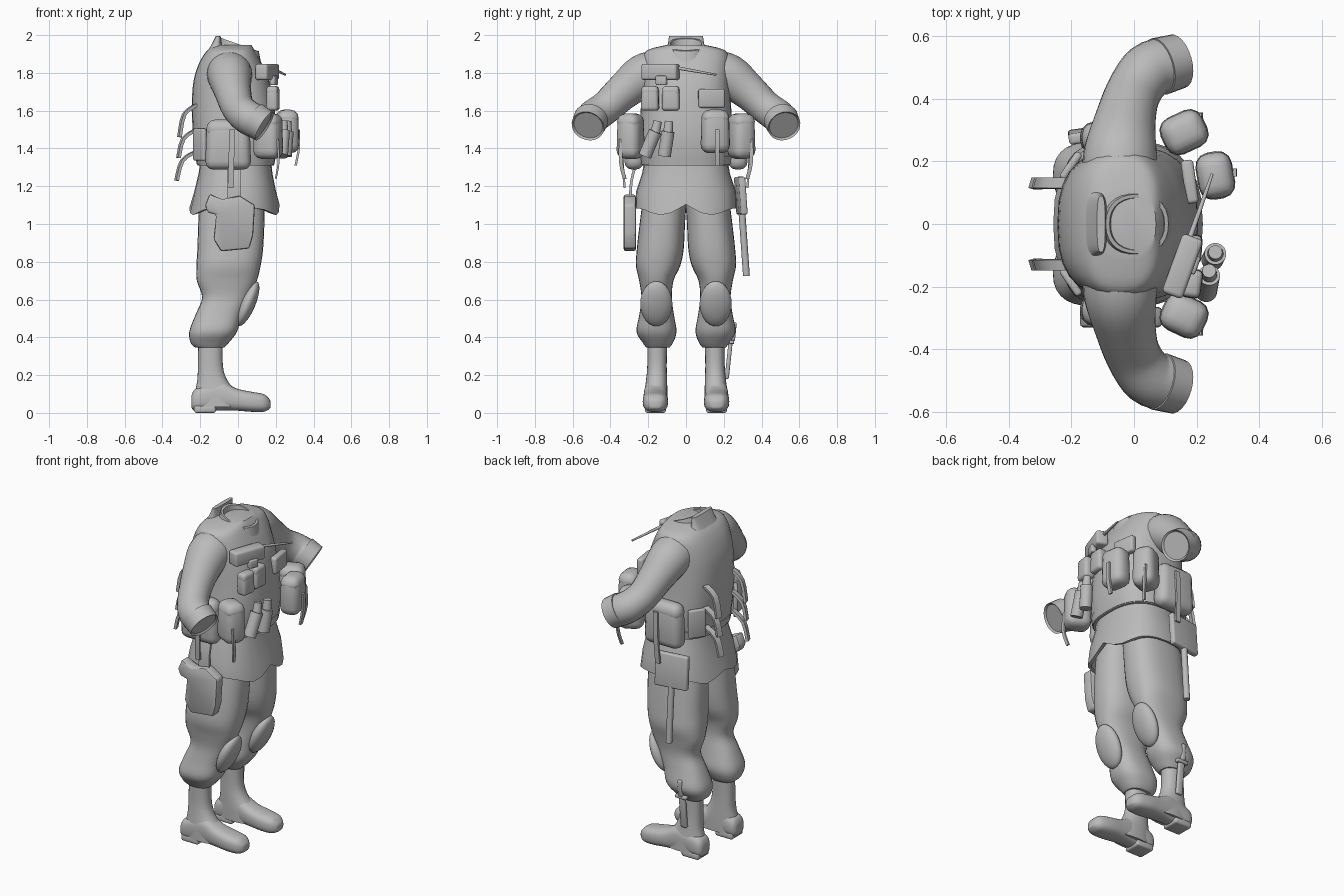
import bpy, bmesh, math
from mathutils import Vector, Matrix, Euler

if "Cube" in bpy.data.objects:
    bpy.data.objects.remove(bpy.data.objects["Cube"])

grey = bpy.data.materials.new("plain_grey")
grey.diffuse_color = (0.5, 0.5, 0.5, 1)
grey.use_nodes = True
grey.node_tree.nodes["Principled BSDF"].inputs["Base Color"].default_value = grey.diffuse_color


def finish(name, bm, angle=40):
    bmesh.ops.recalc_face_normals(bm, faces=bm.faces[:])
    me = bpy.data.meshes.new(name)
    bm.to_mesh(me)
    bm.free()
    me.materials.append(grey)
    for p in me.polygons:
        p.use_smooth = True
    me.set_sharp_from_angle(angle=math.radians(angle))
    ob = bpy.data.objects.new(name, me)
    bpy.context.collection.objects.link(ob)
    return ob


def skin(name, loops, angle=40):
    """Bridge closed loops of points and cap both ends."""
    bm = bmesh.new()
    rows = [[bm.verts.new(p) for p in l] for l in loops]
    n = len(rows[0])
    for a, b in zip(rows, rows[1:]):
        for i in range(n):
            bm.faces.new((a[i], a[(i + 1) % n], b[(i + 1) % n], b[i]))
    bm.faces.new(rows[0])
    bm.faces.new(rows[-1])
    return finish(name, bm, angle)


def spline(rows, steps=4):
    """Smooth interpolation through rows of numbers."""
    out = []
    for i in range(len(rows) - 1):
        a, b = rows[max(i - 1, 0)], rows[i]
        c, d = rows[i + 1], rows[min(i + 2, len(rows) - 1)]
        for k in range(steps):
            t = k / steps
            out.append([q + 0.5 * t * (r - p + t * (2 * p - 5 * q + 4 * r - s + t * (3 * (q - r) + s - p)))
                        for p, q, r, s in zip(a, b, c, d)])
    return out + [list(rows[-1])]


def oval(u0, u1, v0, v1, power=2.3, n=28):
    pts = []
    for i in range(n):
        c, s = math.cos(math.tau * i / n), math.sin(math.tau * i / n)
        pts.append(((u0 + u1) / 2 + (u1 - u0) / 2 * math.copysign(abs(c) ** (2 / power), c),
                    (v0 + v1) / 2 + (v1 - v0) / 2 * math.copysign(abs(s) ** (2 / power), s)))
    return pts


def stack(name, rows, side=1, power=2.3, steps=4):
    """Horizontal oval sections: z, x0, x1, y0, y1."""
    return skin(name, [[(x, y * side, r[0]) for x, y in oval(*r[1:], power)] for r in spline(rows, steps)])


def tube(name, rows, side=1, n=24):
    """Round limb along a path: x, y, z, radius."""
    rows = spline(rows)
    loops = []
    for i, r in enumerate(rows):
        d = Vector(rows[min(i + 1, len(rows) - 1)][:3]) - Vector(rows[max(i - 1, 0)][:3])
        q = d.to_track_quat('Z', 'Y')
        ring = [Vector(r[:3]) + q @ Vector((r[3] * math.cos(math.tau * k / n), r[3] * math.sin(math.tau * k / n), 0))
                for k in range(n)]
        loops.append([(p.x, p.y * side, p.z) for p in ring])
    return skin(name, loops)


def rod(name, a, b, r0, r1, cup=0, n=20):
    a, b = Vector(a), Vector(b)
    bm = bmesh.new()
    m = Matrix.Translation((a + b) / 2) @ (b - a).to_track_quat('Z', 'Y').to_matrix().to_4x4()
    bmesh.ops.create_cone(bm, cap_ends=True, segments=n, radius1=r0, radius2=r1, depth=(b - a).length, matrix=m)
    if cup:  # recessed open end
        d = (b - a).normalized()
        bm.normal_update()
        end = max((f for f in bm.faces if len(f.verts) > 4), key=lambda f: f.calc_center_median().dot(d))
        bmesh.ops.inset_region(bm, faces=[end], thickness=cup)
        bmesh.ops.translate(bm, verts=end.verts[:], vec=-d * cup)
    return finish(name, bm)


def box(name, loc, size, bevel=0.02, rot=(0, 0, 0), taper=1.0):
    bm = bmesh.new()
    bmesh.ops.create_cube(bm, size=1)
    for v in bm.verts:
        k = taper if v.co.z > 0 else 1
        v.co = Vector((v.co.x * size[0] * k, v.co.y * size[1] * k, v.co.z * size[2]))
    bmesh.ops.bevel(bm, geom=bm.edges[:], offset=bevel, segments=3, profile=0.5, affect='EDGES', clamp_overlap=True)
    bm.transform(Matrix.Translation(loc) @ Euler([math.radians(a) for a in rot]).to_matrix().to_4x4())
    return finish(name, bm)


def pouch(name, loc, size, rot=(0, 0, 0), bevel=0.045):
    box(name, loc, size, bevel, rot, 0.92)
    lid = Vector(loc) + Vector((0, 0, size[2] * 0.32))
    box(name + "_flap", lid, (size[0] * .97, size[1] * .97, size[2] * 0.36), bevel * 0.9, rot, 0.93)


def ribbon(name, pts, width, thick=0.012, across=(0, 1, 0)):
    w = Vector(across).normalized()
    pts = [Vector(p) for p in spline(pts, 3)]
    loops = []
    for i, p in enumerate(pts):
        d = pts[min(i + 1, len(pts) - 1)] - pts[max(i - 1, 0)]
        n = d.cross(w).normalized() * thick / 2
        h = w * width / 2
        loops.append([p + h + n, p - h + n, p - h - n, p + h - n])
    return skin(name, loops, 50)


def prism(name, pts, y0, y1, bevel=0.012):
    bm = bmesh.new()
    f = bm.faces.new([bm.verts.new((x, y0, z)) for x, z in pts])
    new = bmesh.ops.extrude_face_region(bm, geom=[f])["geom"]
    bmesh.ops.translate(bm, verts=[v for v in new if isinstance(v, bmesh.types.BMVert)], vec=(0, y1 - y0, 0))
    bmesh.ops.bevel(bm, geom=bm.edges[:], offset=bevel, segments=2, profile=0.5, affect='EDGES', clamp_overlap=True)
    return finish(name, bm)


# Torso with vest, belt and flared jacket skirt
stack("vest", [(1.31, -.215, .19, -.232, .232), (1.45, -.235, .205, -.248, .248), (1.6, -.245, .195, -.24, .24),
               (1.74, -.238, .17, -.235, .235), (1.83, -.215, .135, -.234, .234), (1.89, -.185, .105, -.228, .228),
               (1.925, -.155, .085, -.195, .195), (1.948, -.12, .07, -.1, .1)], power=2.6)
stack("belt", [(1.315, -.218, .193, -.238, .238), (1.36, -.226, .2, -.245, .245)], power=2.6, steps=1)
skirt = stack("jacket_skirt", [(1.34, -.2, .175, -.22, .22), (1.27, -.208, .182, -.232, .232),
                               (1.17, -.232, .202, -.265, .265), (1.065, -.258, .22, -.268, .268),
                               (1.07, -.24, .2, -.25, .25), (1.16, -.21, .16, -.235, .235)],
              power=2.5, steps=1)
for v in skirt.data.vertices:  # wavy hem, raised at the front opening
    if v.co.z < 1.1:
        v.co.z += 0.018 * math.cos(v.co.y * 24) + (0.02 if v.co.x > 0.15 and abs(v.co.y) < 0.02 else 0)

# Sloping collar, open at the top, rising to a high back
collar = [(1.88, .115), (1.95, .1), (1.95, .088), (1.90, .082)]
skin("collar", [[(x, y, z - 0.35 * (x - .01)) for x, y in oval(.01 - r, .01 + r, -r * .95, r * .95)]
                for z, r in collar])
stack("collar_back", [(1.8, -.212, -.06, -.17, .17), (1.88, -.178, -.08, -.13, .13), (1.94, -.146, -.085, -.1, .1),
                      (1.995, -.118, -.092, -.09, .09)], power=3)

for s, tag in ((1, "left"), (-1, "right")):
    # Arms
    tube(tag + "_sleeve", [(-.045, .15, 1.80, .12), (-.043, .23, 1.78, .117), (-.028, .33, 1.703, .098),
                           (-.002, .42, 1.62, .088), (.045, .488, 1.57, .09), (.1, .508, 1.54, .09)], s)
    rod(tag + "_cuff", (.08, .503 * s, 1.555), (.14, .52 * s, 1.518), .093, .088, .01, 24)
    # Trousers, knee pads and boots
    stack(tag + "_trouser_leg", [(1.2, -.2, .14, -.01, .22), (1.02, -.21, .14, .004, .243), (.87, -.215, .133, .012, .26),
                                 (.78, -.22, .12, .03, .265), (.7, -.218, .1, .066, .248), (.61, -.19, .06, .075, .236),
                                 (.52, -.225, .02, .064, .247), (.43, -.258, -.005, .05, .262),
                                 (.37, -.25, -.05, .07, .228), (.345, -.225, -.075, .088, .21)], s, 2.5)
    bm = bmesh.new()
    bmesh.ops.create_uvsphere(bm, u_segments=24, v_segments=14, radius=1)
    bm.transform(Matrix.Translation((.05, .157 * s, .578)) @ Matrix.Rotation(math.radians(23), 4, 'Y')
                 @ Matrix.Diagonal((.042, .085, .128, 1)))
    finish(tag + "_knee_pad", bm)
    stack(tag + "_boot_shaft", [(.4, -.21, -.08, .1, .205), (.25, -.212, -.08, .102, .205),
                                (.17, -.216, -.055, .1, .212), (.1, -.23, .0, .098, .221),
                                (.03, -.238, .02, .098, .223)], s)
    foot = [(-.247, .03, .09, .035), (-.22, .008, .13, .056), (-.1, .012, .17, .06), (-.01, .012, .13, .064),
            (.07, .006, .112, .067), (.135, .006, .1, .058), (.165, .02, .075, .036), (.172, .03, .06, .015)]
    skin(tag + "_boot_foot", [[(r[0], s * .162 + y, z) for y, z in oval(-r[3], r[3], r[1], r[2], 2.7)]
                              for r in spline(foot)])
    box(tag + "_boot_heel", (-.175, s * .162, .02), (.115, .11, .04), .012)
    # Pouches carried on both sides
    pouch(tag + "_side_pouch", (-.052, s * .275, 1.42), (.245, .105, .265))
    ribbon(tag + "_side_strap", [(-.03, s * .333, 1.5), (-.035, s * .336, 1.35), (-.04, s * .325, 1.19)],
           .03, .012, (1, 0, 0))
    pouch(tag + "_hip_pouch", (.16, s * .293, 1.465), (.15, .13, .24), (0, 0, 25 * s))
    ribbon(tag + "_hip_strap", [(.21, s * .345, 1.45), (.215, s * .345, 1.33), (.2, s * .325, 1.24)], .02, .01)
    box(tag + "_rear_panel", (-.202, s * .186, 1.42), (.025, .1, .17), .01, (0, 0, -35 * s))
    # Curved loose straps down the back
    for i, pts in enumerate(([(-.22, 1.63), (-.285, 1.58), (-.31, 1.46)], [(-.22, 1.5), (-.29, 1.45), (-.315, 1.35)],
                             [(-.22, 1.385), (-.295, 1.335), (-.325, 1.23)])):
        ribbon(f"{tag}_back_strap_{i + 1}", [(x, s * .13, z) for x, z in pts], .035, .016, (.3, s, 0))

# Front pouches
pouch("front_pouch", (.26, .155, 1.49), (.12, .155, .23), (0, 0, 10))
ribbon("front_pouch_strap", [(.322, .165, 1.5), (.322, .165, 1.4), (.305, .165, 1.31)], .025)
for i, y in enumerate((-.19, -.08)):
    pouch(f"magazine_pouch_{i + 1}", (.185, y, 1.665), (.065, .095, .13), (0, 0, -8 + 4 * i), .018)
box("flat_chest_pouch", (.178, .135, 1.665), (.04, .14, .1), .012, (0, 0, 8))
for i, (x, y, lean) in enumerate(((.24, -.19, .027), (.26, -.105, .01))):
    rod(f"canister_{i + 1}", (x - .01, y - lean, 1.36), (x, y + lean, 1.49), .035, .035)
    rod(f"canister_top_{i + 1}", (x, y + lean, 1.485), (x, y + lean * 1.5, 1.545), .026, .022)

# Chest radio with antenna
box("radio", (.155, -.135, 1.805), (.07, .2, .085), .014, (0, 0, -20))
box("radio_clip", (.19, -.13, 1.76), (.03, .06, .05), .008, (0, 0, -20))
rod("radio_antenna", (.18, -.04, 1.825), (.25, .16, 1.79), .009, .005, n=10)

# Thigh holster on the right
prism("holster", [(-.175, 1.10), (-.15, 1.16), (-.085, 1.13), (.01, 1.15), (.09, 1.10), (.08, .94), (.06, .87),
                  (-.09, .855), (-.13, .92), (-.115, 1.05), (-.16, 1.06)], -.33, -.265)
ribbon("holster_hanger", [(-.02, -.262, 1.33), (-.02, -.29, 1.22), (-.02, -.295, 1.1)], .07, .014, (1, 0, 0))

# Baton in a frog on the left
box("baton_frog", (-.11, .29, 1.15), (.2, .035, .2), .01, (4, 0, 8))
rod("baton", (-.11, .285, 1.22), (-.11, .32, .725), .018, .018, n=14)

# Knife on the left shin
box("knife_sheath", (-.14, .226, .28), (.04, .022, .2), .008, (-6, 0, 0))
box("knife_guard", (-.14, .242, .375), (.075, .026, .02), .005)
box("knife_grip", (-.14, .253, .43), (.028, .022, .1), .008, (-6, 0, 0))
